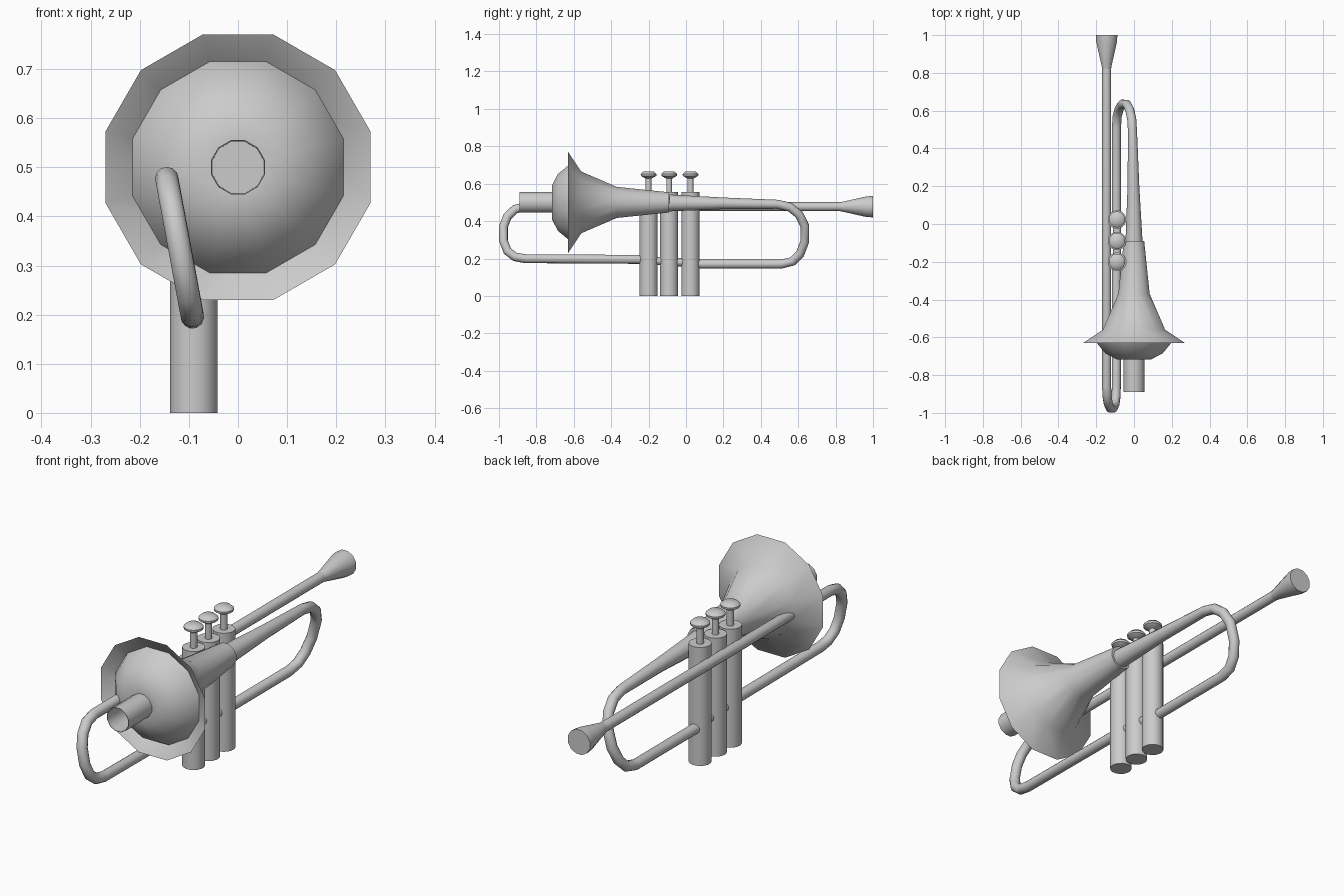
import bpy, bmesh, math
from mathutils import Vector

if "Cube" in bpy.data.objects:
    bpy.data.objects.remove(bpy.data.objects["Cube"])


def finish(obj, angle=40):
    bpy.ops.object.select_all(action='DESELECT')
    obj.select_set(True)
    bpy.context.view_layer.objects.active = obj
    bpy.ops.object.shade_smooth_by_angle(angle=math.radians(angle))
    return obj


def lathe(name, profile, x, other, axis, sides=12, angle=40):
    """Revolve (position, radius) pairs round a y or z axis; radius 0 closes an end.
    'other' is the z of a y axis, or the y of a z axis."""
    bm = bmesh.new()
    rings = []
    for p, r in profile:
        ring = []
        for i in range(1 if r == 0 else sides):
            a = (i + 0.5) * 2 * math.pi / sides
            u, v = r * math.cos(a), r * math.sin(a)
            co = (x + u, p, other + v) if axis == 'y' else (x + u, other + v, p)
            ring.append(bm.verts.new(co))
        rings.append(ring)
    for a, b in zip(rings, rings[1:]):
        for i in range(sides):
            j = (i + 1) % sides
            quad = [a[i % len(a)], a[j % len(a)], b[j % len(b)], b[i % len(b)]]
            bm.faces.new(list(dict.fromkeys(quad)))
    bmesh.ops.recalc_face_normals(bm, faces=bm.faces)
    me = bpy.data.meshes.new(name)
    bm.to_mesh(me)
    bm.free()
    obj = bpy.data.objects.new(name, me)
    bpy.context.collection.objects.link(obj)
    return finish(obj, angle)


def pipe(name, path):
    """Sweep a 12-sided tube through (x, y, z, radius) points."""
    cu = bpy.data.curves.new(name, 'CURVE')
    cu.dimensions = '3D'
    cu.bevel_depth = 1.0
    cu.bevel_resolution = 4
    cu.use_fill_caps = True
    sp = cu.splines.new('POLY')
    sp.points.add(len(path) - 1)
    for pt, (x, y, z, r) in zip(sp.points, path):
        pt.co = (x, y, z, 1)
        pt.radius = r
    obj = bpy.data.objects.new(name, cu)
    bpy.context.collection.objects.link(obj)
    bpy.ops.object.select_all(action='DESELECT')
    obj.select_set(True)
    bpy.context.view_layer.objects.active = obj
    bpy.ops.object.convert(target='MESH')
    return finish(bpy.context.object)


K = 1 / math.cos(math.pi / 12)  # flat-to-flat radius -> corner radius


def flats(profile):
    return [(p, r * K) for p, r in profile]


# Flared bell, open at the front
lathe("bell", flats([(-0.63, 0.27), (-0.56, 0.165), (-0.37, 0.083),
                     (-0.09, 0.054), (-0.09, 0)]), 0, 0.5, 'y')

# Domed mute sitting in the bell, with its open stem
lathe("mute", flats([(-0.594, 0.215), (-0.63, 0.197), (-0.685, 0.152),
                     (-0.717, 0.09), (-0.717, 0.05)]), 0, 0.5, 'y')
lathe("mute_stem", flats([(-0.70, 0.055), (-0.89, 0.055), (-0.89, 0.053),
                          (-0.72, 0.052), (-0.72, 0)]), 0, 0.5, 'y')


def bend(x0, x1, z0, z1, pts, r):
    """Bend points (y, z) in a plane slanting from x0 at z0 to x1 at z1."""
    return [(x0 + (x1 - x0) * (z - z0) / (z1 - z0), y, z, r) for y, z in pts]


# Tapering bell tube, curving round the back and down to the valves
pipe("bell_tube", [(0, -0.09, 0.497, 0.045), (-0.003, 0.2, 0.495, 0.031)]
     + bend(-0.008, -0.093, 0.49, 0.17,
            [(0.49, 0.49), (0.555, 0.475), (0.605, 0.435), (0.635, 0.375),
             (0.635, 0.29), (0.61, 0.225), (0.57, 0.185), (0.51, 0.17),
             (0.02, 0.17)], 0.024))

# Lead pipe, running forward and bending back into the valves
pipe("lead_pipe", [(-0.145, 0.83, 0.477, 0.024)]
     + bend(-0.145, -0.093, 0.477, 0.197,
            [(-0.86, 0.477), (-0.915, 0.463), (-0.955, 0.425), (-0.976, 0.37),
             (-0.976, 0.295), (-0.955, 0.24), (-0.915, 0.209), (-0.86, 0.199),
             (-0.2, 0.195)], 0.024))

# Mouthpiece
lathe("mouthpiece", [(0.82, 0.024), (0.84, 0.028), (0.965, 0.057), (1.0, 0.059),
                     (1.0, 0)], -0.145, 0.477, 'y', 12, 60)

# Valves with stems and finger buttons
for n, y in enumerate((-0.2, -0.09, 0.024), 1):
    lathe(f"valve_{n}", [(0, 0), (0, 0.049), (0.555, 0.049), (0.555, 0)],
          -0.09, y, 'z', 16)
    lathe(f"valve_stem_{n}", [(0.55, 0.016), (0.635, 0.016)], -0.09, y, 'z')
    lathe(f"valve_button_{n}", [(0.628, 0), (0.628, 0.018), (0.642, 0.042),
                                (0.652, 0.043), (0.664, 0.03), (0.666, 0)],
          -0.09, y, 'z', 16, 50)

# Short connecting tubes between the valves
pipe("valve_connector_1", [(-0.09, -0.2, 0.187, 0.022), (-0.09, -0.09, 0.187, 0.022)])
pipe("valve_connector_2", [(-0.09, -0.09, 0.18, 0.022), (-0.09, 0.024, 0.18, 0.022)])
